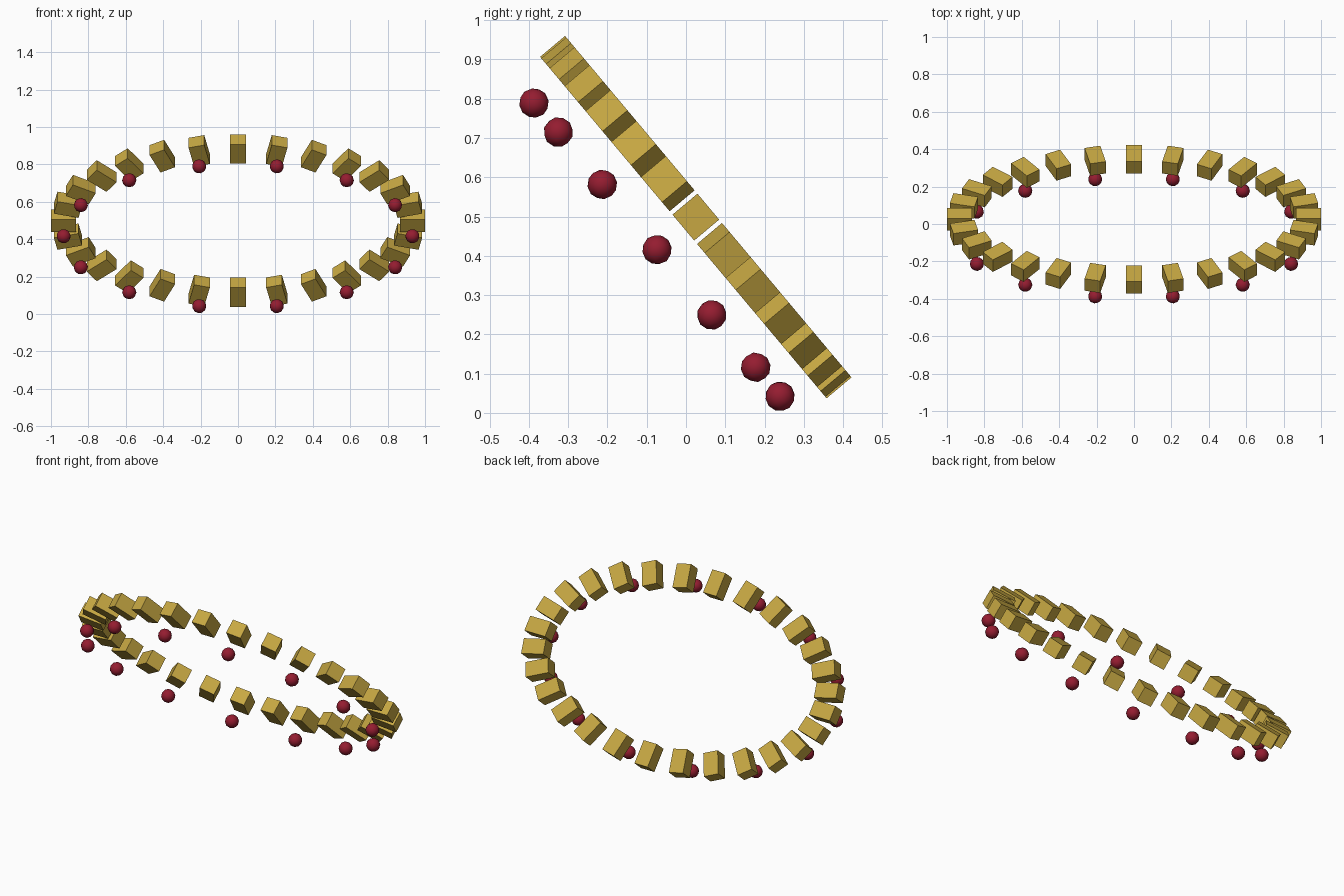
import bpy
from math import cos, sin, pi, radians
from mathutils import Matrix, Vector

if "Cube" in bpy.data.objects:
    bpy.data.objects.remove(bpy.data.objects["Cube"])

A, B = 0.9325, 0.50          # half axes of the oval path
BLOCKS = 28
BLOCK_SIZE = (0.135, 0.086, 0.083)   # radial, tangential, thickness
BEAD_R, BEAD_DROP = 0.038, 0.129

# Tilted plane carrying the whole ring
FRAME = Matrix.Translation((0, 0.025, 0.4985)) @ Matrix.Rotation(radians(130), 4, 'X')


def material(name, color):
    m = bpy.data.materials.new(name)
    m.diffuse_color = (*color, 1)
    m.use_nodes = True
    m.node_tree.nodes["Principled BSDF"].inputs["Base Color"].default_value = m.diffuse_color
    return m


gold = material("gold", (0.57, 0.39, 0.055))
red = material("dark_red", (0.30, 0.012, 0.03))


def place(mesh_name, name, angle, height):
    o = bpy.data.objects.new(name, mesh_name)
    bpy.context.collection.objects.link(o)
    o.matrix_world = (FRAME @ Matrix.Translation((A * cos(angle), B * sin(angle), height))
                      @ Matrix.Rotation(angle, 4, 'Z'))
    return o


def take_mesh(mat):
    # keep the primitive's mesh for reuse, drop the temporary object
    o = bpy.context.object
    mesh = o.data
    mesh.materials.append(mat)
    bpy.data.objects.remove(o)
    return mesh


# Ring blocks
bpy.ops.mesh.primitive_cube_add(size=1)
block = take_mesh(gold)
block.transform(Matrix.Diagonal((*BLOCK_SIZE, 1)))
for i in range(BLOCKS):
    place(block, f"ring_block_{i + 1}", 2 * pi * i / BLOCKS, 0)

# Beads hovering in front of every second block
bpy.ops.mesh.primitive_ico_sphere_add(subdivisions=2, radius=BEAD_R)
bpy.ops.object.shade_smooth()
bead = take_mesh(red)
for i in range(0, BLOCKS, 2):
    place(bead, f"bead_{i // 2 + 1}", 2 * pi * i / BLOCKS, BEAD_DROP)
